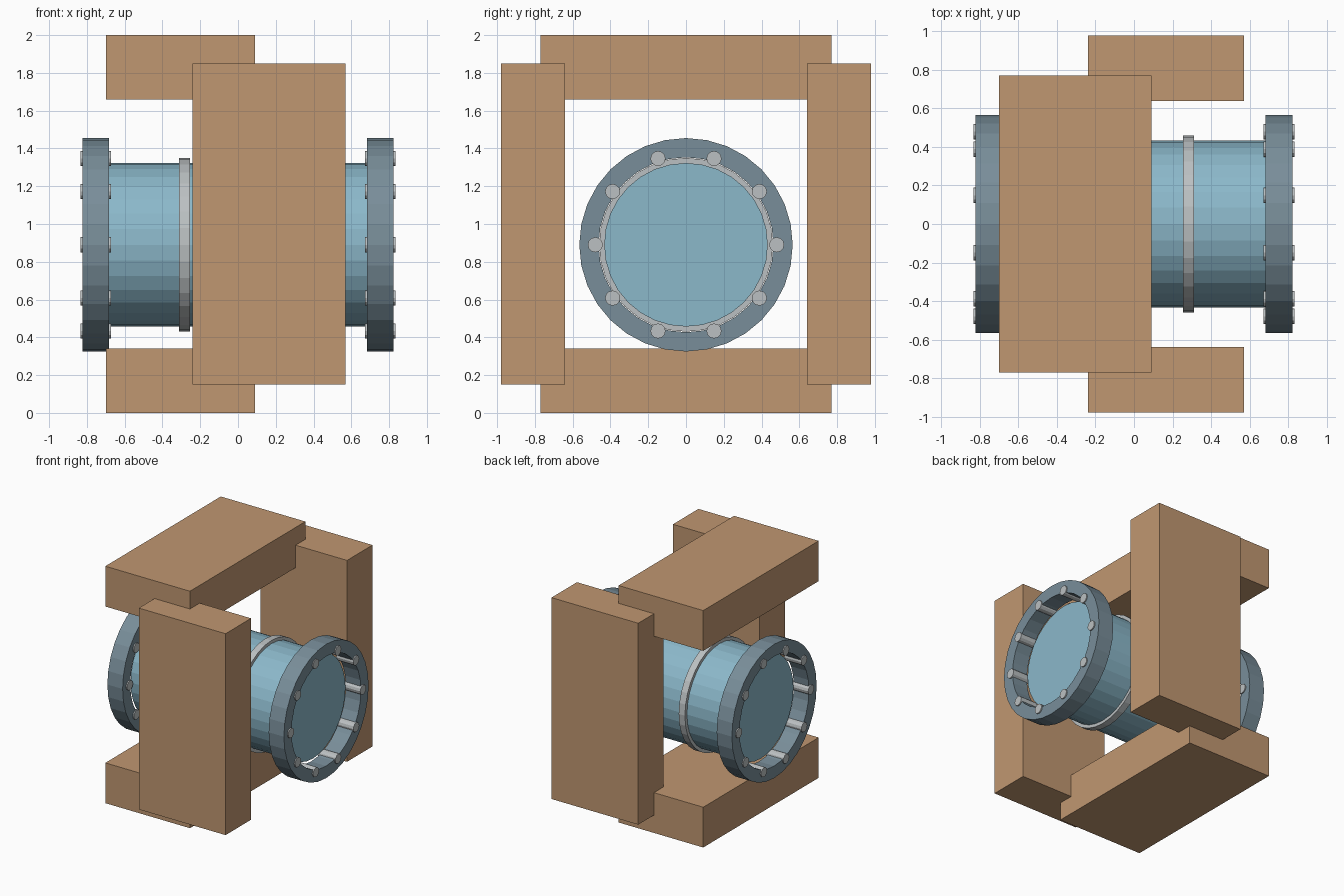
import bpy
import bmesh
from math import cos, sin, pi
from mathutils import Matrix, Vector

cube = bpy.data.objects.get("Cube")
if cube:
    bpy.data.objects.remove(cube, do_unlink=True)


def material(name, rgb):
    mat = bpy.data.materials.new(name)
    mat.use_nodes = True
    mat.diffuse_color = (*rgb, 1)
    mat.node_tree.nodes["Principled BSDF"].inputs["Base Color"].default_value = (*rgb, 1)
    return mat


WOOD = material("tan wood", (0.53, 0.31, 0.165))
BLUE = material("light blue", (0.26, 0.48, 0.59))
STEEL = material("slate steel", (0.19, 0.27, 0.32))
SILVER = material("silver grey", (0.50, 0.53, 0.54))

AXIS_Z = 0.89
TO_X = Matrix.Rotation(pi / 2, 4, "Y")


def finish(name, bm, mat):
    mesh = bpy.data.meshes.new(name)
    bmesh.ops.recalc_face_normals(bm, faces=bm.faces)
    bm.to_mesh(mesh)
    bm.free()
    mesh.materials.append(mat)
    obj = bpy.data.objects.new(name, mesh)
    bpy.context.collection.objects.link(obj)
    return obj


def block(name, low, high, mat):
    low, high = Vector(low), Vector(high)
    bm = bmesh.new()
    place = Matrix.Translation((low + high) / 2) @ Matrix.Diagonal((*(high - low), 1))
    bmesh.ops.create_cube(bm, size=1, matrix=place)
    finish(name, bm, mat)


def add_rod(bm, centre, radius, length, sides):
    bmesh.ops.create_cone(bm, cap_ends=True, segments=sides, radius1=radius,
                          radius2=radius, depth=length,
                          matrix=Matrix.Translation(centre) @ TO_X)


def ring(name, x, width, inner, outer, mat, sides=32):
    # rectangular section swept around the tube axis
    bm = bmesh.new()
    section = [(-width / 2, inner), (width / 2, inner), (width / 2, outer), (-width / 2, outer)]
    loops = []
    for i in range(sides):
        a = 2 * pi * i / sides
        loops.append([bm.verts.new((x + dx, r * cos(a), AXIS_Z + r * sin(a)))
                      for dx, r in section])
    for i, here in enumerate(loops):
        there = loops[(i + 1) % sides]
        for j in range(4):
            k = (j + 1) % 4
            bm.faces.new((here[j], here[k], there[k], there[j]))
    finish(name, bm, mat)


# Wooden frame: top and bottom boards set back, side boards set forward
block("top_board", (-0.70, -0.77, 1.66), (0.09, 0.77, 2.0), WOOD)
block("bottom_board", (-0.70, -0.77, 0.0), (0.09, 0.77, 0.34), WOOD)
block("front_board", (-0.24, -0.98, 0.15), (0.57, -0.64, 1.85), WOOD)
block("back_board", (-0.24, 0.64, 0.15), (0.57, 0.98, 1.85), WOOD)

# Central tube
tube = bmesh.new()
add_rod(tube, (0, 0, AXIS_Z), 0.433, 1.40, 32)
finish("tube", tube, BLUE)

# Bands, end flanges and bolts, mirrored along the tube
for side, label in ((-1, "right"), (1, "left")):
    ring(label + "_band", side * 0.283, 0.058, 0.425, 0.46, SILVER)
    ring(label + "_flange", side * 0.753, 0.142, 0.463, 0.565, STEEL)
    bolts = bmesh.new()
    for i in range(10):
        a = 2 * pi * i / 10
        add_rod(bolts, (side * 0.753, 0.48 * cos(a), AXIS_Z + 0.48 * sin(a)), 0.04, 0.16, 12)
    finish(label + "_bolts", bolts, SILVER)
